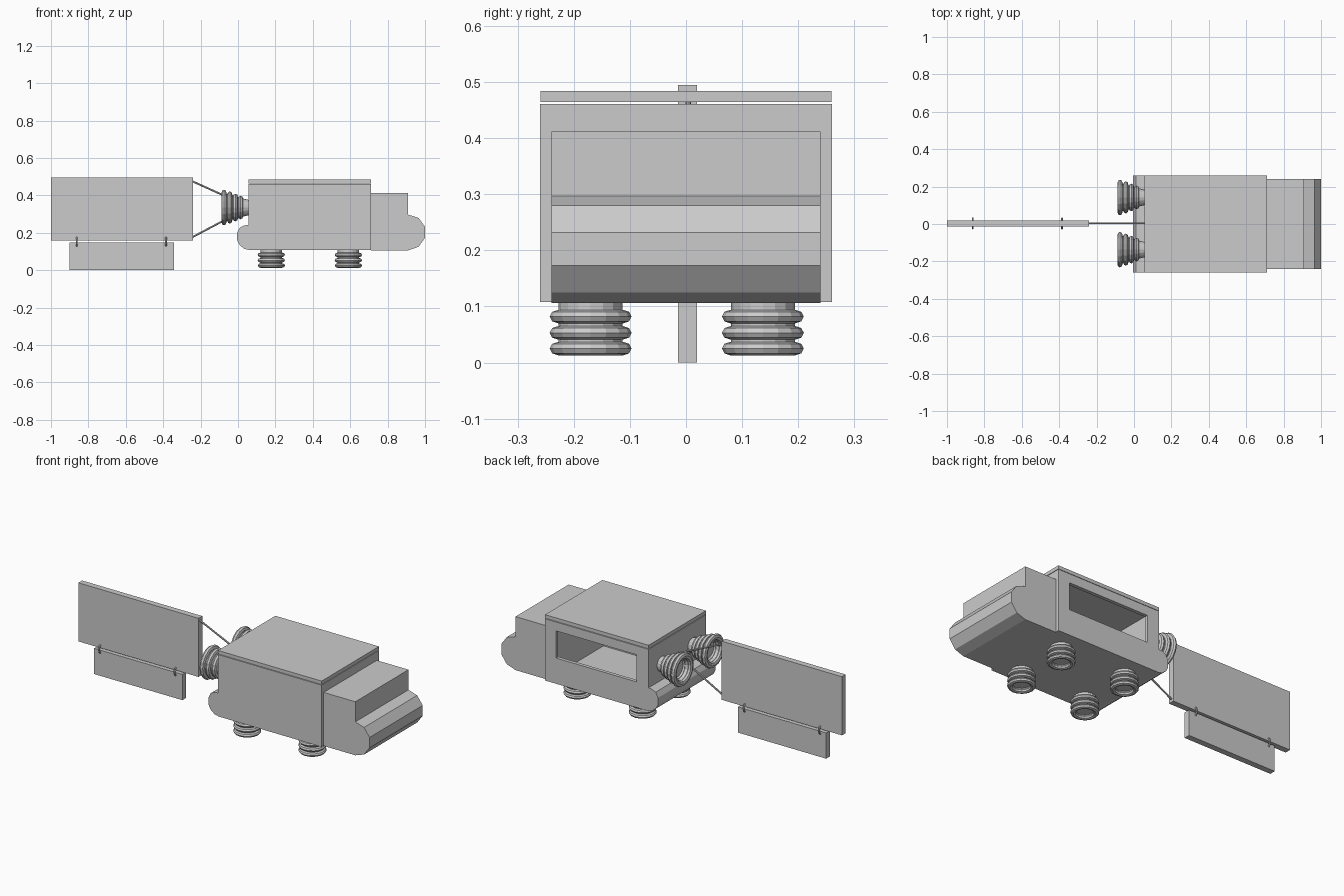
import bpy, bmesh, math
from mathutils import Matrix, Vector

if "Cube" in bpy.data.objects:
    bpy.data.objects.remove(bpy.data.objects["Cube"])


def finish(name, bm):
    bmesh.ops.recalc_face_normals(bm, faces=bm.faces)
    me = bpy.data.meshes.new(name)
    bm.to_mesh(me)
    bm.free()
    ob = bpy.data.objects.new(name, me)
    bpy.context.collection.objects.link(ob)
    return ob


def box(name, x0, x1, y0, y1, z0, z1):
    bm = bmesh.new()
    m = Matrix.Translation(((x0 + x1) / 2, (y0 + y1) / 2, (z0 + z1) / 2))
    bmesh.ops.create_cube(bm, size=1, matrix=m @ Matrix.Diagonal((x1 - x0, y1 - y0, z1 - z0, 1)))
    return finish(name, bm)


def extrude_xz(name, pts, half):
    bm = bmesh.new()
    f = bm.faces.new([bm.verts.new((x, -half, z)) for x, z in pts])
    r = bmesh.ops.extrude_face_region(bm, geom=[f])
    bmesh.ops.translate(bm, vec=(0, 2 * half, 0),
                        verts=[v for v in r['geom'] if isinstance(v, bmesh.types.BMVert)])
    return finish(name, bm)


def lathe(bm, pts, matrix, seg=16, closed=False):
    """Revolve (radius, height) points about z, then place them."""
    rings = [[bm.verts.new(matrix @ Vector((r * math.cos(a), r * math.sin(a), h)))
              for a in (2 * math.pi * i / seg for i in range(seg))] for r, h in pts]
    for a, b in zip(rings, rings[1:] + (rings[:1] if closed else [])):
        for i in range(seg):
            j = (i + 1) % seg
            bm.faces.new((a[i], a[j], b[j], b[i]))
    if not closed:
        bm.faces.new(rings[0])
        bm.faces.new(rings[-1])


def ring(bm, radius, h, minor_r, minor_h, matrix, seg=16):
    pts = [(radius + minor_r * math.cos(t), h + minor_h * math.sin(t))
           for t in (math.pi / 4 * k for k in range(8))]
    lathe(bm, pts, matrix, seg, True)


def rod(name, a, b, r):
    a, b = Vector(a), Vector(b)
    d = b - a
    bm = bmesh.new()
    m = Matrix.Translation((a + b) / 2) @ d.to_track_quat('Z', 'Y').to_matrix().to_4x4()
    bmesh.ops.create_cone(bm, cap_ends=True, segments=8, radius1=r, radius2=r, depth=d.length, matrix=m)
    return finish(name, bm)


# Hollow body with a serving window on the back side
body = box("body", 0.055, 0.71, -0.26, 0.26, 0.108, 0.461)
cutters = [box("cavity_cutter", 0.075, 0.69, -0.24, 0.24, 0.12, 0.6),
           box("window_cutter", 0.13, 0.64, 0.2, 0.3, 0.255, 0.41)]
for c in cutters:
    c.hide_render = True
    c.hide_viewport = True
    mod = body.modifiers.new(c.name, 'BOOLEAN')
    mod.operation = 'DIFFERENCE'
    mod.solver = 'EXACT'
    mod.object = c
box("roof", 0.055, 0.71, -0.259, 0.259, 0.464, 0.484)

# Cab with bevelled nose, and rear bumper
extrude_xz("cab", [(0.71, 0.106), (0.91, 0.106), (0.965, 0.125), (1.0, 0.173), (1.0, 0.232),
                   (0.965, 0.28), (0.91, 0.297), (0.91, 0.412), (0.71, 0.412)], 0.24)
extrude_xz("rear_bumper", [(0.055, 0.11), (0.035, 0.113), (0.008, 0.135), (-0.005, 0.16),
                           (-0.005, 0.2), (0.01, 0.228), (0.035, 0.24), (0.055, 0.241)], 0.26)

# Hover pads under the floor
for x in (0.178, 0.59):
    for y in (-0.17, 0.137):
        bm = bmesh.new()
        m = Matrix.Translation((x, y, 0))
        lathe(bm, [(0.057, 0.11), (0.057, 0.024), (0.05, 0.018), (0.045, 0.035)], m)
        for h in (0.025, 0.053, 0.082):
            ring(bm, 0.058, h, 0.015, 0.012, m)
        finish("hover_pad", bm)

# Rear thrusters, flaring backward with a recessed nozzle
for y in (-0.137, 0.142):
    bm = bmesh.new()
    m = Matrix.Translation((0, y, 0.335)) @ Matrix.Rotation(math.radians(-90), 4, 'Y')
    lathe(bm, [(0.04, -0.06), (0.05, -0.02), (0.078, 0.075), (0.064, 0.08), (0.055, 0.045)], m)
    for h, r in ((0.075, 0.095), (0.044, 0.086), (0.014, 0.074), (-0.014, 0.063)):
        ring(bm, r - 0.018, h, 0.018, 0.014, m)
    finish("thruster", bm)

# Towed banner boards
box("large_sign", -1.0, -0.24, -0.014, 0.02, 0.16, 0.495)
box("small_sign", -0.9, -0.342, -0.014, 0.02, 0.0, 0.147)

# Hanging rings joining the boards
for x in (-0.862, -0.385):
    bm = bmesh.new()
    m = Matrix.Translation((x, 0.003, 0.153)) @ Matrix.Rotation(math.radians(90), 4, 'Y')
    ring(bm, 0.027, 0, 0.005, 0.005, m)
    finish("hanging_ring", bm)

# Tow ropes
for z in (0.476, 0.176):
    rod("tow_rope", (-0.245, 0.004, z), (0.06, 0.004, 0.338), 0.005)
